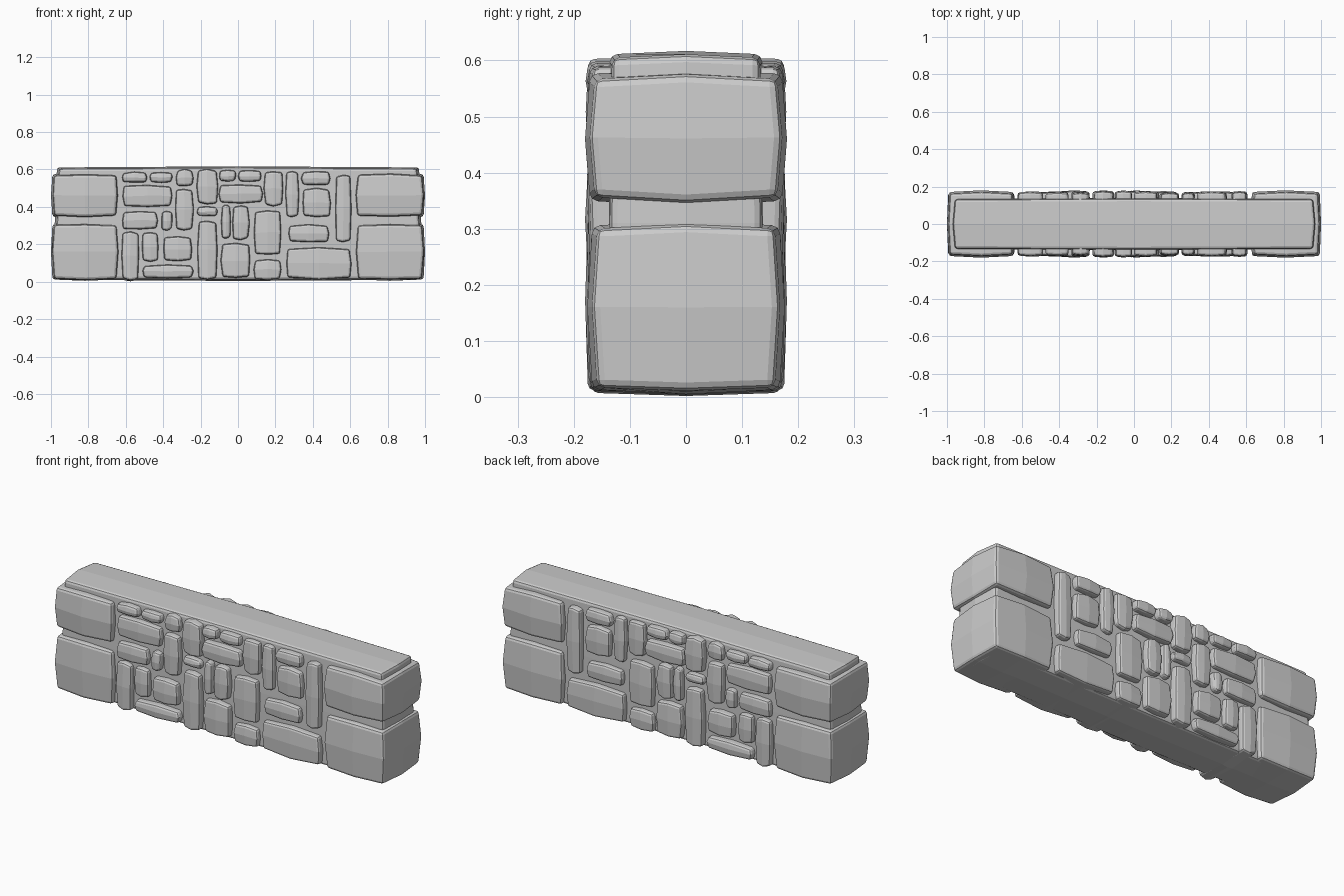
import bpy, bmesh, random
from mathutils import Vector

if "Cube" in bpy.data.objects:
    bpy.data.objects.remove(bpy.data.objects["Cube"])

random.seed(4)


def block(name, lo, hi, bulge, bevel, jitter=0.0):
    """Box split once per axis, with faces swelling to their centres and rounded edges."""
    lo, hi = Vector(lo), Vector(hi)
    mid, half = (lo + hi) / 2, (hi - lo) / 2
    bm = bmesh.new()
    bmesh.ops.create_cube(bm, size=2)
    bmesh.ops.subdivide_edges(bm, edges=bm.edges[:], cuts=1, use_grid_fill=True)
    # the same wobble is used front and back, so both sides match
    wobble = {(i, k): (random.uniform(-jitter, jitter), random.uniform(-jitter, jitter))
              for i in (-1, 0, 1) for k in (-1, 0, 1)}
    for v in bm.verts:
        n = [round(c) for c in v.co]
        used = sum(abs(c) for c in n)
        for a in range(3):
            v.co[a] = mid[a] + n[a] * (half[a] - bulge[a] * (used - abs(n[a])))
        if n[1]:
            dx, dz = wobble[n[0], n[2]]
            v.co.x += dx
            v.co.z = max(0.004, v.co.z + dz)
    bmesh.ops.recalc_face_normals(bm, faces=bm.faces[:])
    mesh = bpy.data.meshes.new(name)
    bm.to_mesh(mesh)
    bm.free()
    ob = bpy.data.objects.new(name, mesh)
    bpy.context.collection.objects.link(ob)
    mod = ob.modifiers.new("rounded_edges", 'BEVEL')
    mod.width = bevel
    mod.segments = 2
    mod.limit_method = 'ANGLE'
    mod.angle_limit = 0.75
    return ob


# Mortar core with its raised top
block("wall_core", (-0.98, -0.14, 0.004), (0.98, 0.14, 0.617),
      (0.012, 0.004, 0.006), 0.014)

# Four large corner stones
for side, x0, x1 in (("left", -1.0, -0.635), ("right", 0.625, 1.0)):
    block("corner_stone_lower_" + side, (x0, -0.176, 0.005), (x1, 0.176, 0.315),
          (0.008, 0.009, 0.007), 0.014, 0.003)
    block("corner_stone_upper_" + side, (x0, -0.18, 0.34), (x1, 0.18, 0.582),
          (0.008, 0.009, 0.007), 0.014, 0.003)

# Wall stones running through the core: x0, x1, z0, z1
stones = [
    (-.62, -.485, .53, .585), (-.47, -.35, .53, .585), (-.33, -.24, .51, .60),
    (-.22, -.11, .415, .60), (-.10, -.01, .535, .595), (0, .125, .535, .595),
    (.14, .24, .405, .59), (.255, .325, .345, .59), (.34, .49, .515, .59),
    (.52, .605, .215, .57), (-.615, -.355, .40, .515), (-.335, -.24, .275, .495),
    (-.10, .13, .42, .52), (.345, .495, .345, .50), (-.62, -.43, .28, .375),
    (-.41, -.35, .275, .375), (-.22, -.11, .35, .40), (-.09, -.04, .23, .41),
    (-.03, .06, .225, .405), (.085, .23, .145, .38), (.27, .485, .21, .305),
    (-.62, -.53, .01, .265), (-.515, -.425, .11, .265), (-.40, -.245, .11, .24),
    (-.51, -.24, .02, .09), (-.215, -.11, .015, .325), (-.09, .065, .02, .205),
    (.085, .23, .01, .12), (.26, .605, .015, .18),
]
for i, (x0, x1, z0, z1) in enumerate(stones):
    d = random.uniform(0.170, 0.180)
    bx, bz = [min(0.008, 0.04 * s + 0.002) for s in (x1 - x0, z1 - z0)]
    block(f"wall_stone_{i + 1}", (x0 - bx, -d, z0 - bz), (x1 + bx, d, z1 + bz),
          (bx, 0.005, bz), 0.011, 0.003)
